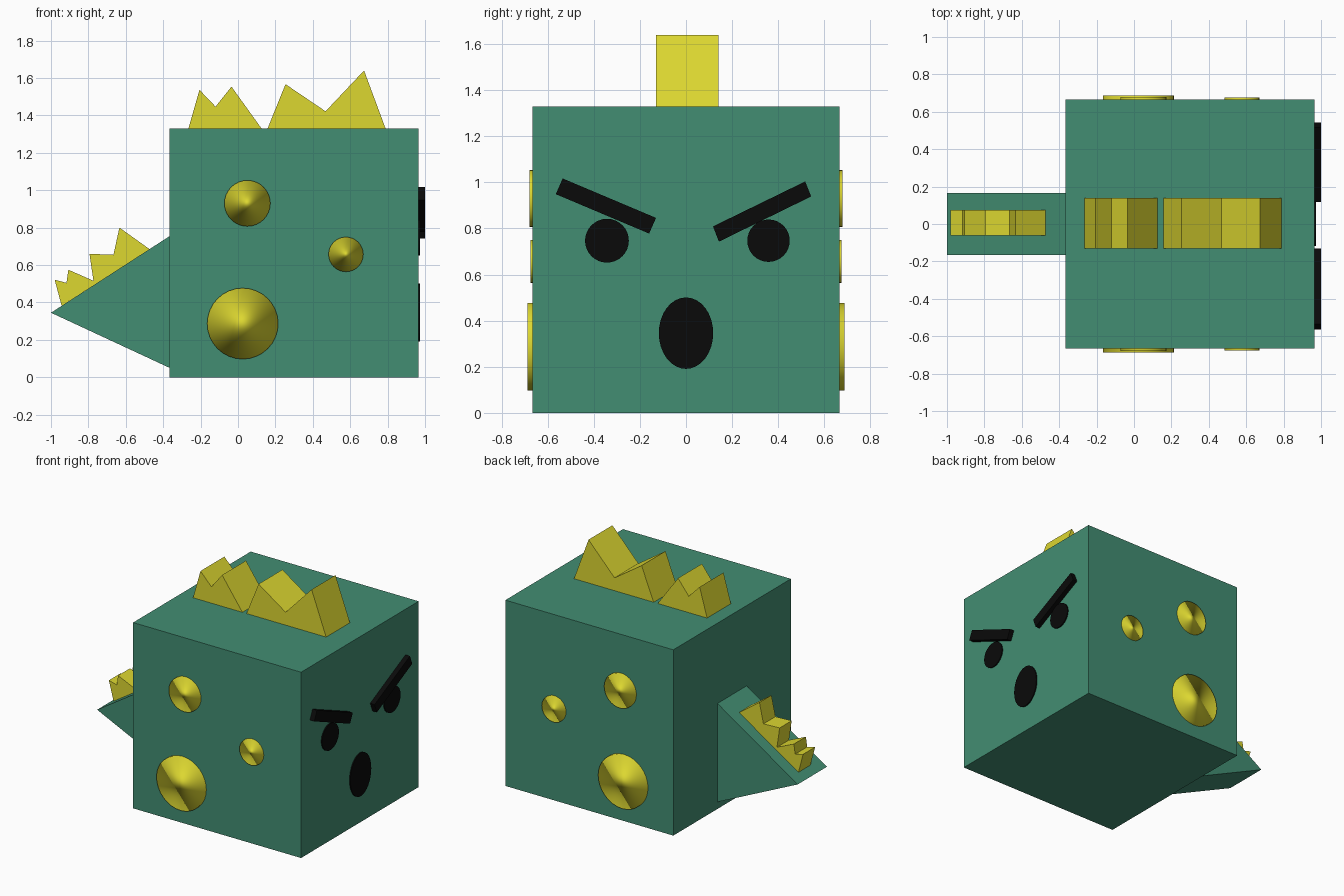
import bpy
import math

if "Cube" in bpy.data.objects:
    bpy.data.objects.remove(bpy.data.objects["Cube"])


def material(name, rgb):
    m = bpy.data.materials.new(name)
    m.diffuse_color = (*rgb, 1)
    m.use_nodes = True
    m.node_tree.nodes["Principled BSDF"].inputs["Base Color"].default_value = m.diffuse_color
    return m


GREEN = material("green", (0.055, 0.27, 0.17))
YELLOW = material("yellow", (0.72, 0.68, 0.03))
BLACK = material("black", (0.003, 0.003, 0.003))


def extrude(name, outline, lo, hi, axis, mat):
    """Prism of a 2D outline: axis 'y' takes (x, z), axis 'x' takes (y, z)."""
    n = len(outline)

    def place(p, d):
        return (p[0], d, p[1]) if axis == "y" else (d, p[0], p[1])

    verts = [place(p, d) for d in (lo, hi) for p in outline]
    faces = [list(range(n)), list(range(2 * n - 1, n - 1, -1))]
    faces += [[i, i + n, (i + 1) % n + n, (i + 1) % n] for i in range(n)]
    mesh = bpy.data.meshes.new(name)
    mesh.from_pydata(verts, [], faces)
    ob = bpy.data.objects.new(name, mesh)
    bpy.context.collection.objects.link(ob)
    mesh.materials.append(mat)
    # make the normals point outwards
    bpy.context.view_layer.objects.active = ob
    bpy.ops.object.mode_set(mode="EDIT")
    bpy.ops.mesh.select_all(action="SELECT")
    bpy.ops.mesh.normals_make_consistent(inside=False)
    bpy.ops.object.mode_set(mode="OBJECT")
    return ob


def disc(name, loc, rot, size, mat, smooth=False):
    """Cylinder with half extents given in its own axes."""
    bpy.ops.mesh.primitive_cylinder_add(vertices=32, radius=1, depth=2, location=loc, rotation=rot)
    ob = bpy.context.object
    ob.name = name
    ob.scale = size
    ob.data.materials.append(mat)
    if smooth:
        bpy.ops.object.shade_smooth()
    return ob


# Cube body and wedge tail
H = 0.665
extrude("body", [(-0.365, 0), (0.965, 0), (0.965, 1.33), (-0.365, 1.33)], -H, H, "y", GREEN)
extrude("tail", [(-1, 0.345), (-0.365, 0.05), (-0.365, 0.755)], -0.165, 0.165, "y", GREEN)

# Zigzag crests on the head and tail
extrude("back_crest", [(-0.265, 1.33), (-0.206, 1.537), (-0.12, 1.447),
                       (-0.035, 1.554), (0.126, 1.33)], -0.13, 0.14, "y", YELLOW)
extrude("front_crest", [(0.158, 1.33), (0.254, 1.567), (0.468, 1.422),
                        (0.674, 1.64), (0.789, 1.33)], -0.13, 0.14, "y", YELLOW)
extrude("tail_crest", [(-0.943, 0.382), (-0.98, 0.521), (-0.917, 0.505), (-0.907, 0.575),
                       (-0.773, 0.516), (-0.794, 0.66), (-0.666, 0.655), (-0.634, 0.80),
                       (-0.473, 0.685)], -0.061, 0.075, "y", YELLOW)

# Round spots running through both sides
for i, (x, z, r, half) in enumerate([(0.05, 0.93, 0.123, 0.679),
                                     (0.577, 0.657, 0.093, 0.675),
                                     (0.025, 0.287, 0.19, 0.687)]):
    disc(f"spot_{i + 1}", (x, 0, z), (math.pi / 2, 0, 0), (r, r, half), YELLOW, True)

# Eyes and oval mouth
side = (0, math.pi / 2, 0)
disc("left_eye", (0.955, -0.343, 0.747), side, (0.095, 0.095, 0.018), BLACK)
disc("right_eye", (0.955, 0.358, 0.747), side, (0.092, 0.092, 0.018), BLACK)
disc("mouth", (0.955, 0, 0.346), side, (0.155, 0.118, 0.018), BLACK)

# Slanted brows
extrude("left_brow", [(-0.535, 1.017), (-0.130, 0.846), (-0.160, 0.778), (-0.565, 0.949)],
        0.95, 1.0, "x", BLACK)
extrude("right_brow", [(0.517, 1.004), (0.543, 0.939), (0.143, 0.743), (0.117, 0.809)],
        0.95, 1.0, "x", BLACK)
